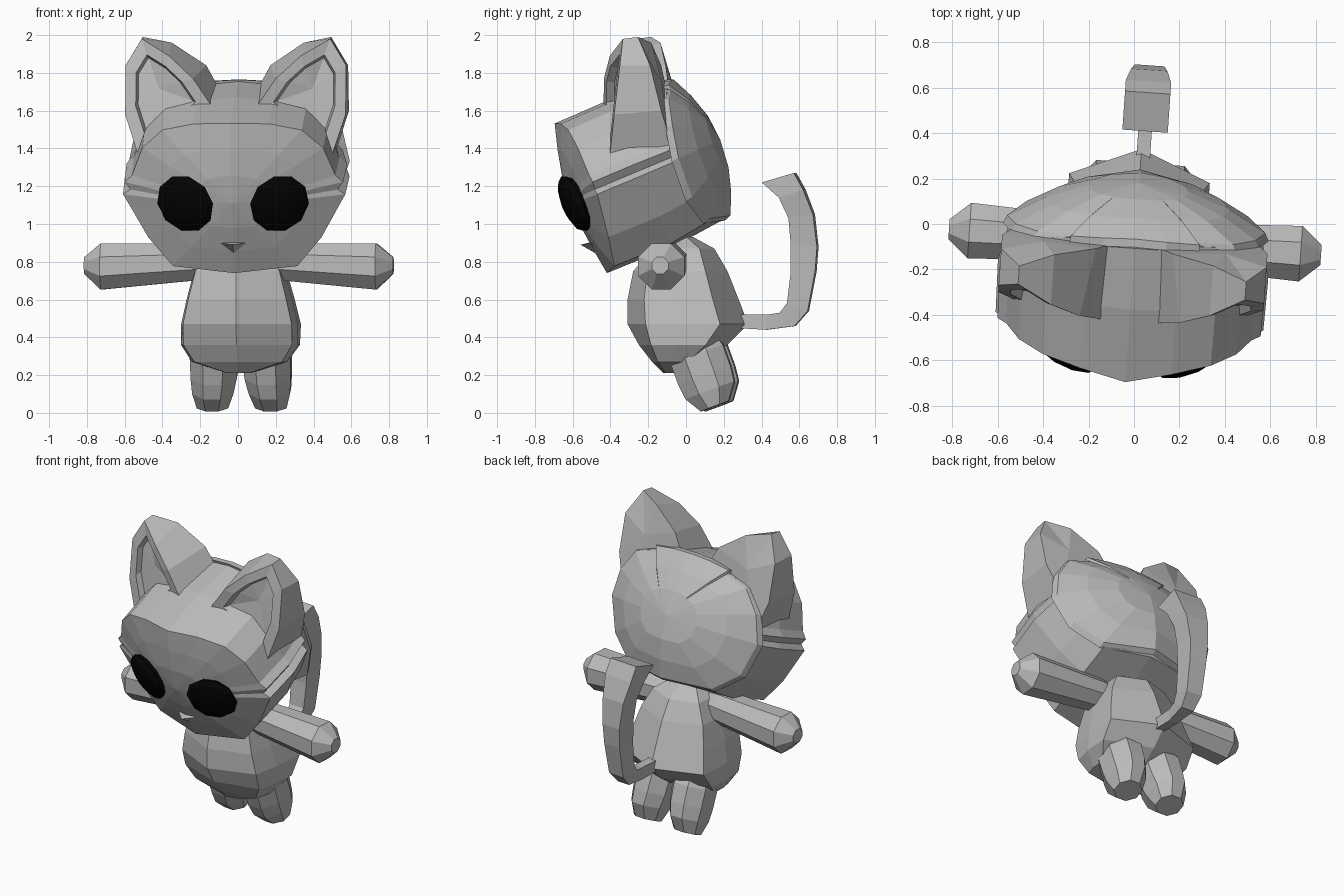
import bpy, bmesh, math
from mathutils import Vector, Matrix

cube = bpy.data.objects.get("Cube")
if cube:
    bpy.data.objects.remove(cube, do_unlink=True)


def material(name, value):
    m = bpy.data.materials.new(name)
    m.use_nodes = True
    m.diffuse_color = (value, value, value, 1)
    bsdf = next(n for n in m.node_tree.nodes if n.type == 'BSDF_PRINCIPLED')
    bsdf.inputs["Base Color"].default_value = m.diffuse_color
    return m


GREY = material("fur grey", 0.5)
BLACK = material("eye black", 0.001)
# The whole figure turns slightly
TURN = Matrix.Translation((0.01, 0, 0)) @ Matrix.Rotation(math.radians(-4), 4, 'Z')
SIDES = (("left", 1), ("right", -1))


def finish(name, bm, mat, side=1):
    if side < 0:
        bmesh.ops.scale(bm, vec=(-1, 1, 1), verts=bm.verts)
    bmesh.ops.transform(bm, matrix=TURN, verts=bm.verts)
    bmesh.ops.recalc_face_normals(bm, faces=bm.faces)
    mesh = bpy.data.meshes.new(name)
    bm.to_mesh(mesh)
    bm.free()
    mesh.materials.append(mat)
    obj = bpy.data.objects.new(name, mesh)
    bpy.context.scene.collection.objects.link(obj)


def loft(name, rings, mat=GREY, side=1):
    """Skin a list of rings; a one-point ring closes an end as a fan."""
    bm = bmesh.new()
    loops = [[bm.verts.new(p) for p in ring] for ring in rings]
    for a, b in zip(loops, loops[1:]):
        n = max(len(a), len(b))
        for i in range(n):
            j = (i + 1) % n
            if len(a) == 1:
                bm.faces.new((a[0], b[i], b[j]))
            elif len(b) == 1:
                bm.faces.new((a[i], b[0], a[j]))
            else:
                bm.faces.new((a[i], b[i], b[j], a[j]))
    for end in (loops[0], loops[-1]):
        if len(end) > 2:
            bm.faces.new(end)
    finish(name, bm, mat, side)


def mirrored(half):
    return half + [(-p[0], *p[1:]) for p in half[-2:0:-1]]


# Tilted frame of the head: x across, t up the face, s towards the back
def head_point(x, t, s):
    return Vector((x, -0.42 + 0.92 * s - 0.385 * t, 0.74 + 0.385 * s + 0.92 * t))


MID = 0.42


def head_ring(outline, k, depth):
    return [head_point(x * k, MID + (t - MID) * k, depth(x, t)) for x, t in outline]


def front_rim(x, t):
    return 0.06 * t + 0.22 * abs(x)


def back_rim(x, t):
    return 0.72 - 0.3 * abs(x) * (1 - t)


# Head with two cheek ridges on each side
face = mirrored([(0, 0), (0.33, 0.01), (0.46, 0.16), (0.55, 0.32), (0.59, 0.39), (0.55, 0.42),
                 (0.58, 0.46), (0.54, 0.5), (0.48, 0.66), (0.37, 0.77), (0.2, 0.82), (0, 0.84)])


def front_dome(k):
    return lambda x, t: -0.04 + (front_rim(x, t) + 0.04) * k ** 1.5


loft("head", [[head_point(0, MID, -0.04)]]
     + [head_ring(face, k, front_dome(k)) for k in (0.35, 0.68, 1)]
     + [head_ring(face, 1.01, lambda x, t: 0.4),
        head_ring(face, 0.94, lambda x, t: back_rim(x, t) - 0.01)])

# Rounded back of the head with a toothed upper edge
back = mirrored([(0, 0.02), (0.33, 0.04), (0.5, 0.18), (0.58, 0.4), (0.54, 0.58),
                 (0.44, 0.72), (0.28, 0.765), (0.29, 0.795), (0.14, 0.815), (0, 0.82)])


def toothed(x, t):
    if 0.78 < t < 0.8:
        return back_rim(x, t) - 0.09
    return back_rim(x, t) - (0.005 if 0.75 < t < 0.78 else 0.03)


def back_dome(k):
    return lambda x, t: 0.83 + (back_rim(x, t) - 0.83) * k * k


loft("back_of_head", [head_ring(back, 1.01, toothed)]
     + [head_ring(back, k, back_dome(k)) for k in (0.98, 0.7, 0.38)]
     + [[head_point(0, MID, 0.83)]])

# Ears: outer shell with a recessed front
ear_front = [Vector(p) for p in (
    (0.11, -0.43, 1.61), (0.22, -0.42, 1.77), (0.35, -0.38, 1.89), (0.5, -0.3, 1.98),
    (0.585, -0.31, 1.84), (0.585, -0.34, 1.58), (0.51, -0.37, 1.35))]
ear_back = [Vector(p) for p in (
    (0.11, -0.1, 1.73), (0.17, -0.12, 1.84), (0.35, -0.16, 1.96), (0.5, -0.22, 1.99),
    (0.585, -0.15, 1.84), (0.585, -0.09, 1.6), (0.51, -0.03, 1.38))]
centre = sum(ear_front, Vector()) / len(ear_front)
ear_inner = [centre.lerp(p, 0.68) for p in ear_front]
ear_floor = [centre.lerp(p, 0.62) + Vector((0, 0.04, 0)) for p in ear_front]
ear_hub = sum(ear_back, Vector()) / len(ear_back) + Vector((0, 0.02, 0))
for label, side in SIDES:
    loft(label + "_ear", [[ear_hub], ear_back, ear_front, ear_inner, ear_floor,
                          [centre + Vector((0, 0.05, 0))]], side=side)

# Eyes: flattened balls lying on the face
for label, side in SIDES:
    bm = bmesh.new()
    bmesh.ops.create_uvsphere(bm, u_segments=10, v_segments=6, radius=0.162)
    place = (Matrix.Translation(head_point(0.25, 0.4, 0))
             @ Matrix.Rotation(math.radians(21), 4, 'Z')
             @ Matrix.Rotation(math.radians(90 + 22.5), 4, 'X')
             @ Matrix.Rotation(math.radians(18), 4, 'Z')
             @ Matrix.Diagonal((1, 1, 0.34, 1)))
    bmesh.ops.transform(bm, matrix=place, verts=bm.verts)
    finish(label + "_eye", bm, BLACK, side)

# Nose
loft("nose", [[(0, -0.56, 0.89)],
              [(0.07, -0.5, 0.9), (0, -0.5, 0.905), (-0.07, -0.5, 0.9), (0, -0.48, 0.845)],
              [(0, -0.42, 0.89)]])


# Body: height, front, back, half width
def body_ring(z, front, rear, w):
    d = rear - front
    return [Vector((x * w, front + f * d, z)) for x, f in mirrored(
        [(0, 0), (0.93, 0.18), (1, 0.45), (1, 0.8), (0, 1)])]


loft("body", [body_ring(*r) for r in (
    (0.21, -0.12, -0.03, 0.06), (0.27, -0.18, 0.08, 0.25), (0.36, -0.25, 0.22, 0.31),
    (0.47, -0.31, 0.33, 0.31), (0.6, -0.31, 0.28, 0.28), (0.75, -0.28, 0.22, 0.24),
    (0.87, -0.18, 0.15, 0.18), (0.93, -0.1, 0.04, 0.1))])


def oval(c, u, v, count=8):
    c, u, v = Vector(c), Vector(u), Vector(v)
    angles = [math.tau * (i + 0.5) / count for i in range(count)]
    return [c + (u * math.cos(a) + v * math.sin(a)) * 1.06 for a in angles]


# Arms and legs
for label, side in SIDES:
    loft(label + "_arm", [oval((x, -0.08, z), (0, r, 0), (0, 0, r)) for x, z, r in (
        (0.12, 0.8, 0.09), (0.22, 0.8, 0.1), (0.73, 0.775, 0.125), (0.82, 0.78, 0.045))],
        side=side)
    loft(label + "_leg", [oval((x, y, z), (rx, 0, 0), (0, 0.94 * ry, 0.35 * ry))
                          for x, y, z, rx, ry in (
        (0.14, 0.05, 0.38, 0.1, 0.12), (0.14, 0.07, 0.31, 0.13, 0.15),
        (0.143, 0.11, 0.2, 0.125, 0.15), (0.15, 0.14, 0.12, 0.112, 0.14),
        (0.155, 0.165, 0.035, 0.085, 0.08))], side=side)


# Tail: flat ribbon, each step is outer y z, inner y z, half width
def tail_ring(oy, oz, iy, iz, w):
    x = 0.01
    return [(x + w, oy, oz), (x - w, oy, oz), (x - w, iy, iz), (x + w, iy, iz)]


loft("tail", [tail_ring(*r) for r in (
    (0.25, 0.45, 0.25, 0.52, 0.03), (0.43, 0.44, 0.43, 0.52, 0.03),
    (0.58, 0.46, 0.5, 0.53, 0.045), (0.65, 0.54, 0.54, 0.58, 0.055),
    (0.69, 0.75, 0.56, 0.74, 0.06), (0.7, 0.88, 0.56, 0.9, 0.065),
    (0.68, 1.05, 0.55, 1.03, 0.08), (0.63, 1.18, 0.5, 1.14, 0.1),
    (0.58, 1.27, 0.41, 1.22, 0.1))])
